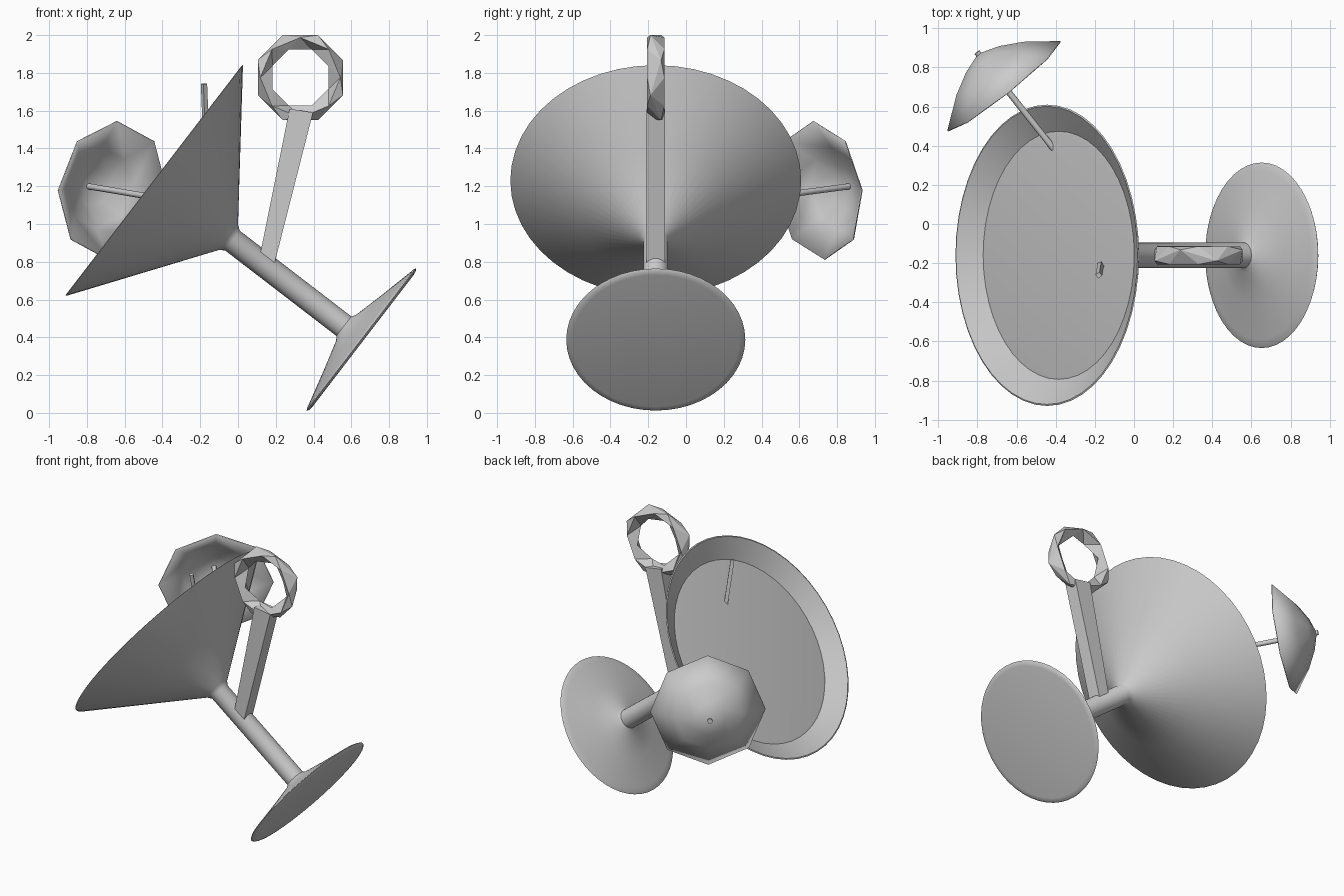
import bpy, bmesh, math
from mathutils import Vector, Matrix

if "Cube" in bpy.data.objects:
    bpy.data.objects.remove(bpy.data.objects["Cube"])


def finish(name, bm, angle=None):
    bmesh.ops.remove_doubles(bm, verts=bm.verts, dist=1e-5)
    bmesh.ops.recalc_face_normals(bm, faces=bm.faces)
    me = bpy.data.meshes.new(name)
    bm.to_mesh(me)
    bm.free()
    if angle:
        for p in me.polygons:
            p.use_smooth = True
        me.set_sharp_from_angle(angle=math.radians(angle))
    ob = bpy.data.objects.new(name, me)
    bpy.context.collection.objects.link(ob)
    return ob


def frame(origin, direction):
    q = Vector(direction).normalized().to_track_quat('Z', 'Y')
    return Matrix.Translation(Vector(origin)) @ q.to_matrix().to_4x4()


def lathe(name, profile, n, mat, angle):
    """Revolve (radius, height) points about the local Z axis."""
    bm = bmesh.new()
    rings = []
    for r, h in profile:
        if r == 0:
            rings.append([bm.verts.new(mat @ Vector((0, 0, h)))])
        else:
            rings.append([bm.verts.new(mat @ Vector((r * math.cos(2 * math.pi * i / n),
                                                     r * math.sin(2 * math.pi * i / n), h)))
                          for i in range(n)])
    for a, b in zip(rings, rings[1:]):
        for i in range(n):
            j = (i + 1) % n
            if len(a) == 1:
                bm.faces.new((a[0], b[i], b[j]))
            elif len(b) == 1:
                bm.faces.new((a[i], a[j], b[0]))
            else:
                bm.faces.new((a[i], a[j], b[j], b[i]))
    return finish(name, bm, angle)


def rod(name, start, end, r, n):
    length = (Vector(end) - Vector(start)).length
    return lathe(name, [(0, 0), (r, 0), (r, length), (0, length)], n,
                 frame(start, Vector(end) - Vector(start)), 50)


# Tilted cocktail glass: foot, stem and hollow bowl in one profile
YC = -0.16
axis = frame((0.662, YC, 0.381), (-0.793, 0, 0.609))
lathe("glass", [(0, 0), (0.44, 0), (0.465, 0.004), (0.474, 0.012), (0.465, 0.018),
                (0.43, 0.026), (0.25, 0.07), (0.085, 0.114), (0.065, 0.128),
                (0.065, 0.872), (0.085, 0.9), (0.42, 1.141), (0.755, 1.382),
                (0.77, 1.394), (0.762, 1.397), (0.632, 1.318), (0, 0.9)], 48, axis, 50)

# Drink inside the bowl
lathe("drink", [(0, 0.93), (0.608, 1.305), (0.634, 1.32), (0.618, 1.322), (0, 1.322)],
      48, axis, 50)

# Pick standing in the drink
rod("pick", (-0.168, -0.20, 1.43), (-0.18, -0.262, 1.742), 0.017, 4)

# Drink umbrella
d = Vector((-0.612, 0.77, 0.103)).normalized()
rim = Vector((-0.665, 0.705, 1.178))
canopy = lathe("umbrella_canopy", [(0.37, 0), (0.22, 0.115), (0.11, 0.175), (0, 0.213)],
               8, frame(rim, d), 35)
sol = canopy.modifiers.new("thickness", 'SOLIDIFY')
sol.thickness = 0.006
rod("umbrella_stick", rim - d * 0.425, rim + d * 0.222, 0.016, 12)

# Tapered bar rising from the stem
bm = bmesh.new()
outline = [(0.107, 0.79), (0.184, 0.755), (0.397, 1.59), (0.273, 1.61)]
f = bm.faces.new([bm.verts.new((x, YC - 0.048, z)) for x, z in outline])
ext = bmesh.ops.extrude_face_region(bm, geom=[f])
bmesh.ops.translate(bm, vec=(0, 0.096, 0),
                    verts=[v for v in ext["geom"] if isinstance(v, bmesh.types.BMVert)])
finish("handle_bar", bm)

# Faceted ring: staggered octagons give the triangular facets
bm = bmesh.new()
N = 8


def octagon(r, phase, y, zigzag=0.0):
    return [bm.verts.new((0.33 + r * math.cos((i + phase) * 2 * math.pi / N),
                          YC + y + zigzag * (-1) ** i,
                          1.775 + r * math.sin((i + phase) * 2 * math.pi / N)))
            for i in range(N)]


outer = octagon(0.244, 0.5, 0, 0.028)
inner = octagon(0.160, 0.5, 0, -0.02)
for y in (-0.046, 0.046):
    side = octagon(0.212, 0, y)
    for i in range(N):
        j = (i + 1) % N
        for ring in (outer, inner):
            bm.faces.new((side[i], ring[i], side[j]))
            bm.faces.new((ring[i], ring[j], side[j]))
finish("handle_ring", bm)
